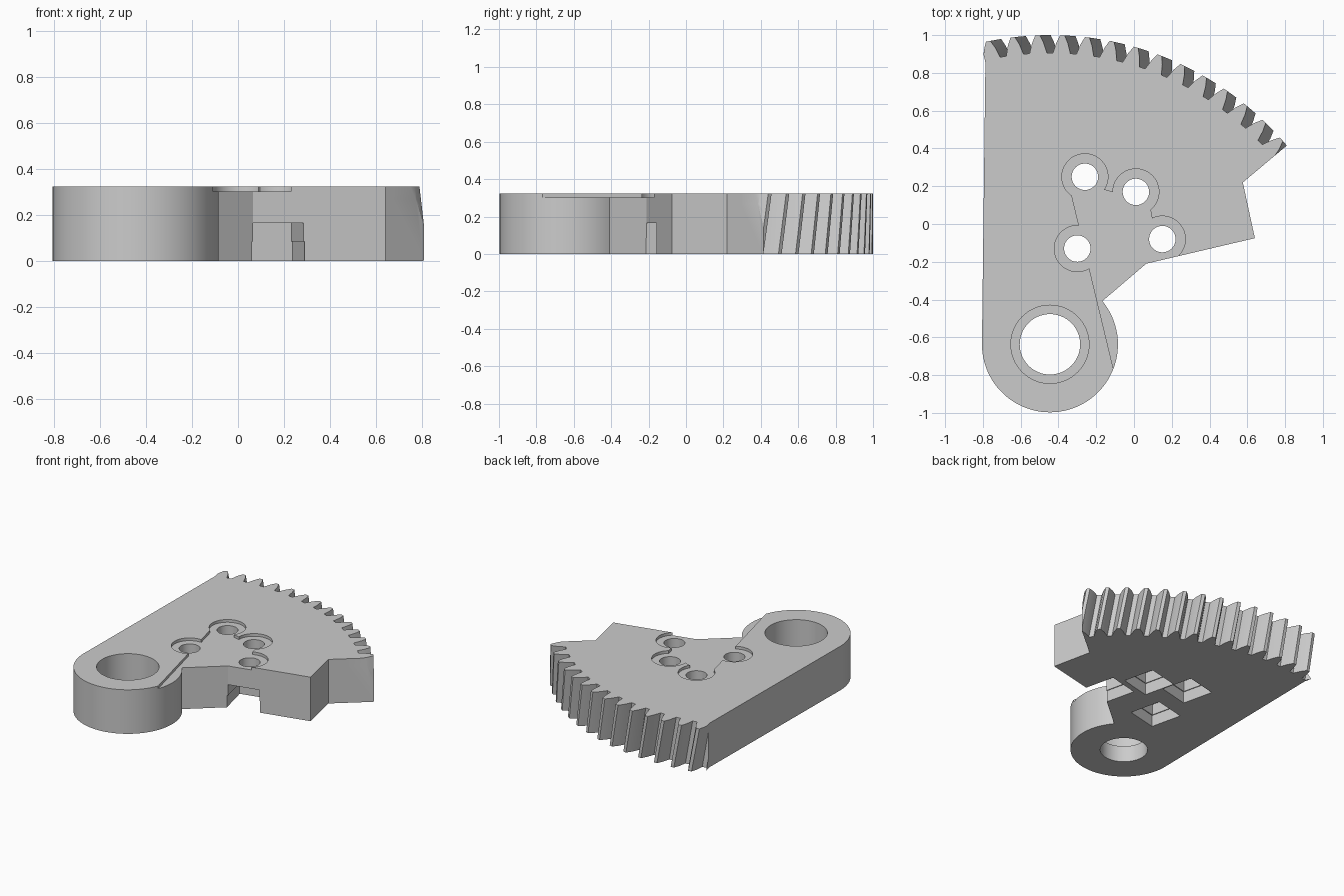
import bpy, bmesh
from math import sin, cos, radians, pi

if "Cube" in bpy.data.objects:
    bpy.data.objects.remove(bpy.data.objects["Cube"])

T = 0.322                      # plate thickness
PX, PY = -0.445, -0.637        # pivot centre
START, END = -12.9, 50.0       # toothed arc, degrees clockwise from +y
PITCH = 360 / 78
TWIST = 2.03                   # helix turn over the thickness
TILT = radians(13.3)           # tilt of the mounting pattern

grey = bpy.data.materials.new("light grey")
grey.use_nodes = True
grey.diffuse_color = (0.6, 0.6, 0.6, 1)
grey.node_tree.nodes["Principled BSDF"].inputs["Base Color"].default_value = grey.diffuse_color


def polar(r, a):
    """Point around the pivot, angle clockwise from +y."""
    return PX + r * sin(radians(a)), PY + r * cos(radians(a))


def loft(name, rings):
    """Closed solid through a list of (outline, z) rings."""
    bm = bmesh.new()
    loops = [[bm.verts.new((x, y, z)) for x, y in pts] for pts, z in rings]
    bm.faces.new(loops[0])
    bm.faces.new(loops[-1])
    n = len(loops[0])
    for lo, hi in zip(loops, loops[1:]):
        for i in range(n):
            j = (i + 1) % n
            bm.faces.new((lo[i], lo[j], hi[j], hi[i]))
    bmesh.ops.recalc_face_normals(bm, faces=bm.faces)
    me = bpy.data.meshes.new(name)
    bm.to_mesh(me)
    bm.free()
    ob = bpy.data.objects.new(name, me)
    bpy.context.collection.objects.link(ob)
    me.materials.append(grey)
    return ob


def prism(name, pts, z0, z1):
    return loft(name, [(pts, z0), (pts, z1)])


def disc(x, y, r, n=48):
    return [(x + r * cos(2 * pi * i / n), y + r * sin(2 * pi * i / n)) for i in range(n)]


def tilted_square(x, y, h):
    c, s = h * cos(TILT), h * sin(TILT)
    return [(x - c + s, y - s - c), (x + c + s, y + s - c),
            (x + c - s, y + s + c), (x - c - s, y - s + c)]


def combine(target, tool, operation):
    mod = target.modifiers.new("combine", 'BOOLEAN')
    mod.operation, mod.solver, mod.object = operation, 'EXACT', tool
    bpy.context.view_layer.objects.active = target
    bpy.ops.object.modifier_apply(modifier=mod.name)
    bpy.data.objects.remove(tool)


# Plate: angled arm, sector and round hub
arc = [polar(1.53, END + (START - END) * i / 48) for i in range(49)]
hub = [polar(0.36, 270 - (270 - 50.5) * i / 56) for i in range(57)]
plate = prism("sector_plate", [(0.64, -0.075), polar(1.333, END)] + arc + hub + [(0.065, -0.21)], 0, T)


# Helical teeth, trimmed to the arc
def tooth_ring(turn):
    pts = []
    for k in range(-4, 12):
        mid = PITCH * (k + 0.5) + turn
        pts += [polar(r, mid + a) for r, a in
                ((1.543, -1.7), (1.595, -1.12), (1.637, -0.42),
                 (1.637, 0.42), (1.595, 1.12), (1.543, 1.7))]
    inner = [polar(1.45, END + 8 + (START - END - 16) * i / 48) for i in range(49)]
    return pts + inner


LAYERS = 6
teeth = loft("teeth", [(tooth_ring(TWIST * (1 - i / LAYERS)), T * i / LAYERS)
                       for i in range(LAYERS + 1)])
wedge = prism("wedge", [polar(0.1, END), polar(2.2, END), polar(2.2, 18), polar(2.2, START), polar(0.1, START)], -1, 1)
combine(teeth, wedge, 'INTERSECT')
combine(plate, teeth, 'UNION')

# Pivot hole with a deep counterbore
combine(plate, prism("pivot_hole", disc(PX, PY, 0.16, 64), -1, 1), 'DIFFERENCE')
combine(plate, prism("pivot_bore", disc(PX, PY, 0.207, 64), 0.12, 1), 'DIFFERENCE')

# Shallow recess in the top
FLOOR = T - 0.02
combine(plate, prism("recess", [(-0.35, 0.235), (0.08, 0.115), (0.16, -0.33),
                                (0.3, -0.97), (-0.06, -0.97)], FLOOR, 1), 'DIFFERENCE')

# Bolt holes: round seat above, stepped square pocket below
for x, y in ((-0.26, 0.25), (0.01, 0.17), (0.15, -0.08), (-0.3, -0.13)):
    combine(plate, prism("seat", disc(x, y, 0.122), FLOOR, 1), 'DIFFERENCE')
    combine(plate, prism("bolt_hole", disc(x, y, 0.07), -1, 1), 'DIFFERENCE')
    combine(plate, prism("pocket", tilted_square(x, y, 0.112), -1, 0.165), 'DIFFERENCE')
    combine(plate, prism("pocket_mouth", tilted_square(x, y, 0.118), -1, 0.085), 'DIFFERENCE')

# Smooth round walls, crisp edges
bpy.ops.object.select_all(action='DESELECT')
plate.select_set(True)
bpy.context.view_layer.objects.active = plate
bpy.ops.object.shade_smooth_by_angle(angle=radians(20))
